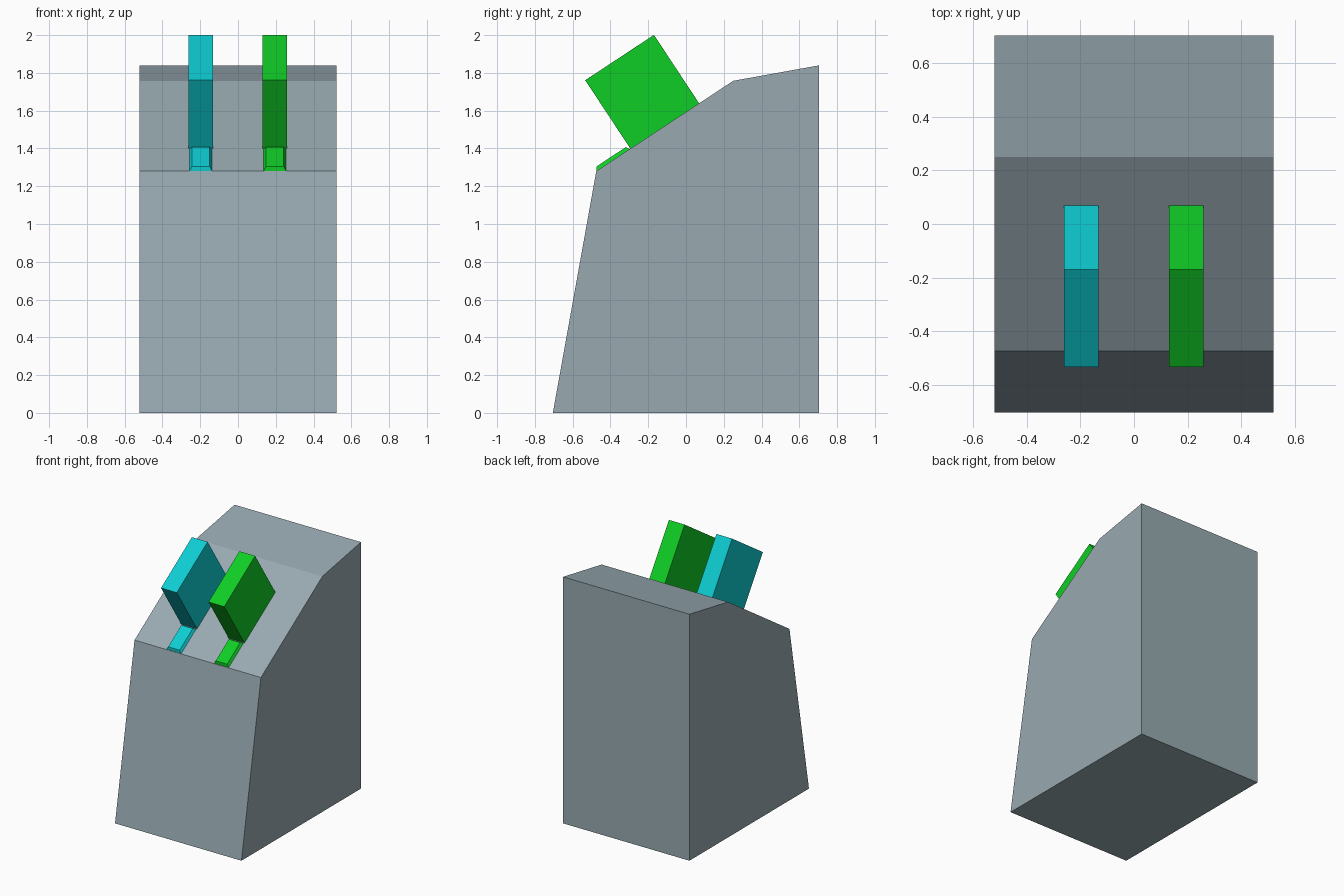
import bpy
import bmesh
import math
from mathutils import Matrix, Vector

cube = bpy.data.objects.get("Cube")
if cube:
    bpy.data.objects.remove(cube, do_unlink=True)


def make_material(name, rgb):
    mat = bpy.data.materials.new(name)
    mat.use_nodes = True
    colour = (*rgb, 1.0)
    mat.diffuse_color = colour
    mat.node_tree.nodes["Principled BSDF"].inputs["Base Color"].default_value = colour
    return mat


def finish(name, bm, mat):
    bmesh.ops.recalc_face_normals(bm, faces=bm.faces)
    mesh = bpy.data.meshes.new(name)
    bm.to_mesh(mesh)
    bm.free()
    mesh.materials.append(mat)
    obj = bpy.data.objects.new(name, mesh)
    bpy.context.collection.objects.link(obj)
    return obj


grey = make_material("blue grey", (0.314, 0.402, 0.44))
green = make_material("green", (0.005, 0.61, 0.019))
cyan = make_material("cyan", (0.004, 0.61, 0.645))

# Cabinet: side profile (y, z) extruded across the width
HALF_WIDTH = 0.522
SLOPE_FOOT = Vector((0, -0.475, 1.28))
SLOPE_TOP = Vector((0, 0.25, 1.758))
profile = [(-0.705, 0), (0.705, 0), (0.705, 1.84), SLOPE_TOP.yz, SLOPE_FOOT.yz]
bm = bmesh.new()
side = bm.faces.new([bm.verts.new((-HALF_WIDTH, y, z)) for y, z in profile])
extruded = bmesh.ops.extrude_face_region(bm, geom=[side])["geom"]
bmesh.ops.translate(bm, vec=(2 * HALF_WIDTH, 0, 0),
                    verts=[g for g in extruded if isinstance(g, bmesh.types.BMVert)])
finish("cabinet", bm, grey)

# Frame lying on the sloped panel: y runs up the slope, z points out of it
run = SLOPE_TOP - SLOPE_FOOT
PANEL = Matrix.Translation(SLOPE_FOOT) @ Matrix.Rotation(math.atan2(run.z, run.y), 4, "X")


def panel_block(name, mat, x, width, start, end, height, inset=0.0):
    """Box on the sloped panel, its top optionally drawn in on all sides."""
    bm = bmesh.new()
    bmesh.ops.create_cube(bm, size=1)
    for v in bm.verts:
        shrink = 2 * inset if v.co.z > 0 else 0
        v.co = (v.co.x * (width - shrink),
                v.co.y * (end - start - shrink) + (start + end) / 2,
                (v.co.z + 0.5) * height)
    obj = finish(name, bm, mat)
    obj.matrix_world = Matrix.Translation((x, 0, 0)) @ PANEL


# A tall slab and a small bevelled button on each side
for label, mat, x in (("right", cyan, -0.197), ("left", green, 0.195)):
    panel_block(label + "_slab", mat, x, 0.13, 0.216, 0.652, 0.434)
    panel_block(label + "_button", mat, x, 0.118, 0.002, 0.212, 0.02, inset=0.012)
